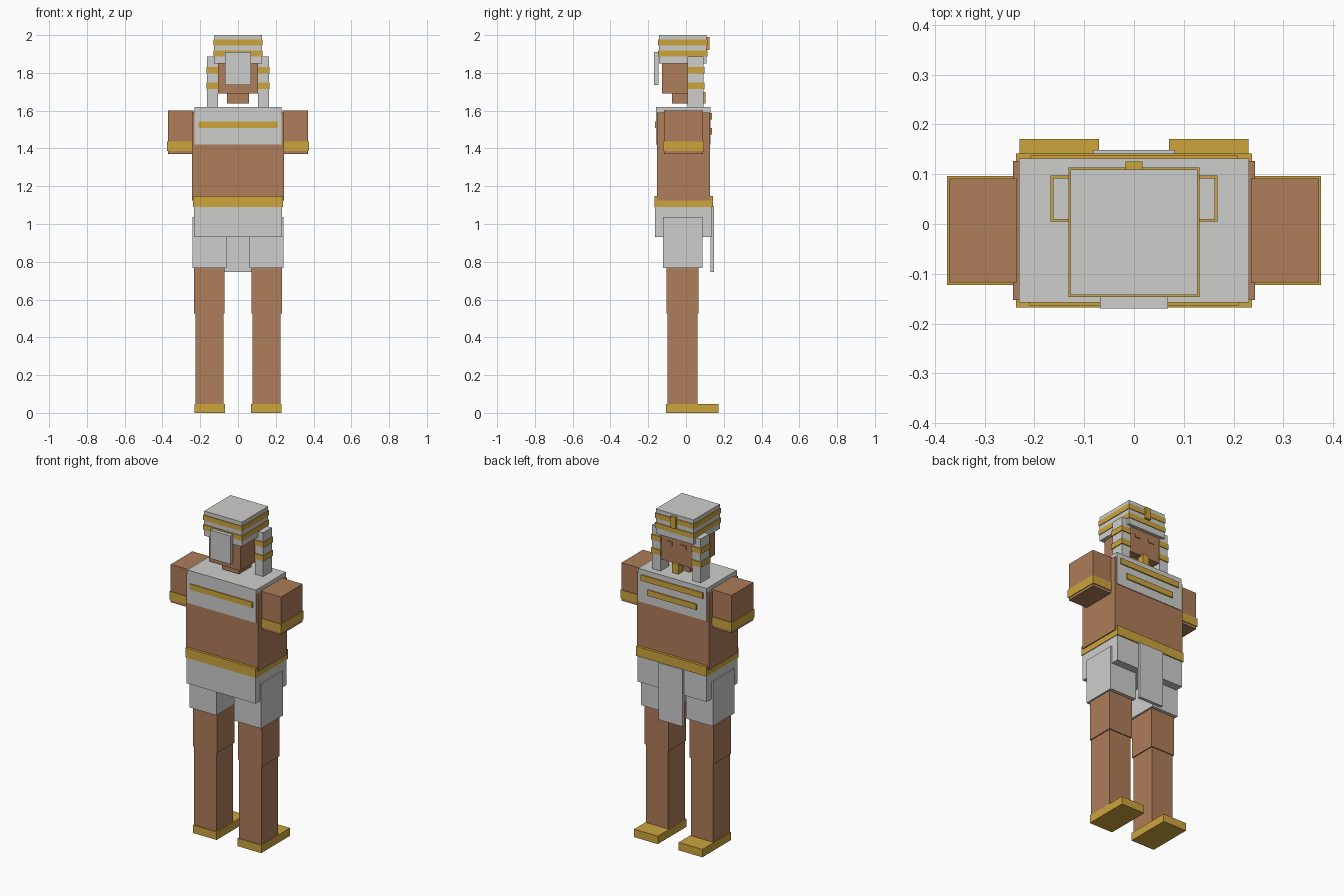
import bpy


def material(name, rgb):
    m = bpy.data.materials.new(name)
    m.diffuse_color = (*rgb, 1.0)
    return m


SKIN = material("brown skin", (0.425, 0.205, 0.100))
GOLD = material("gold", (0.610, 0.378, 0.048))
CLOTH = material("pale grey cloth", (0.615, 0.615, 0.605))


def box(name, mat, x, y, z):
    """Axis-aligned box from (min, max) ranges."""
    bpy.ops.mesh.primitive_cube_add(size=1, location=[(a + b) / 2 for a, b in (x, y, z)])
    o = bpy.context.object
    o.name = name
    o.data.name = name
    size = [b - a for a, b in (x, y, z)]
    for v in o.data.vertices:
        v.co = [c * s for c, s in zip(v.co, size)]
    o.data.materials.append(mat)
    return o


def mid(name, mat, half, y, z):
    """Box centred on x = 0."""
    return box(name, mat, (-half, half), y, z)


def pair(name, mat, x, y, z):
    """Box mirrored to both sides."""
    box("left_" + name, mat, (-x[1], -x[0]), y, z)
    box("right_" + name, mat, x, y, z)


# Legs and sandals
pair("sandal", GOLD, (0.07, 0.23), (-0.105, 0.171), (0, 0.048))
pair("shin", SKIN, (0.077, 0.226), (-0.098, 0.061), (0.045, 0.53))
pair("thigh", SKIN, (0.071, 0.232), (-0.102, 0.067), (0.525, 1.0))

# Kilt, belt and apron
pair("kilt_leg", CLOTH, (0.06, 0.241), (-0.122, 0.087), (0.767, 1.037))
mid("kilt_hip", CLOTH, 0.233, (-0.163, 0.135), (0.932, 1.10))
mid("belt", GOLD, 0.237, (-0.168, 0.142), (1.09, 1.148))
mid("kilt_apron", CLOTH, 0.082, (0.13, 0.149), (0.746, 1.092))

# Torso and broad collar
mid("torso", SKIN, 0.243, (-0.153, 0.126), (1.125, 1.59))
mid("collar", CLOTH, 0.231, (-0.158, 0.131), (1.42, 1.62))
mid("collar_back_stripe", GOLD, 0.21, (-0.164, -0.156), (1.508, 1.542))
mid("collar_front_upper_stripe", GOLD, 0.208, (0.129, 0.138), (1.553, 1.588))
mid("collar_front_lower_stripe", GOLD, 0.165, (0.129, 0.138), (1.473, 1.508))

# Short arms with armbands
pair("arm", SKIN, (0.235, 0.371), (-0.117, 0.091), (1.37, 1.6))
pair("armband", GOLD, (0.235, 0.375), (-0.122, 0.096), (1.386, 1.437))

# Neck, head and face
mid("neck", SKIN, 0.058, (-0.073, 0.045), (1.637, 1.70))
mid("head", SKIN, 0.106, (-0.127, 0.089), (1.692, 1.93))
pair("eye", SKIN, (0.027, 0.067), (0.088, 0.094), (1.795, 1.817))
mid("beard", GOLD, 0.021, (0.06, 0.104), (1.637, 1.70))

# Headdress
mid("headdress_cap", CLOTH, 0.127, (-0.143, 0.109), (1.85, 2.0))
for i, z in enumerate((1.887, 1.945)):
    mid(f"headdress_band_{i + 1}", GOLD, 0.131, (-0.147, 0.113), (z, z + 0.031))
mid("headdress_ornament", GOLD, 0.017, (0.108, 0.125), (1.92, 1.99))
mid("headdress_tail", CLOTH, 0.068, (-0.17, -0.146), (1.737, 1.91))
pair("lappet", CLOTH, (0.107, 0.163), (0.009, 0.092), (1.62, 1.887))
for i, z in enumerate((1.716, 1.798)):
    pair(f"lappet_ring_{i + 1}", GOLD, (0.102, 0.168), (0.005, 0.097), (z, z + 0.033))
